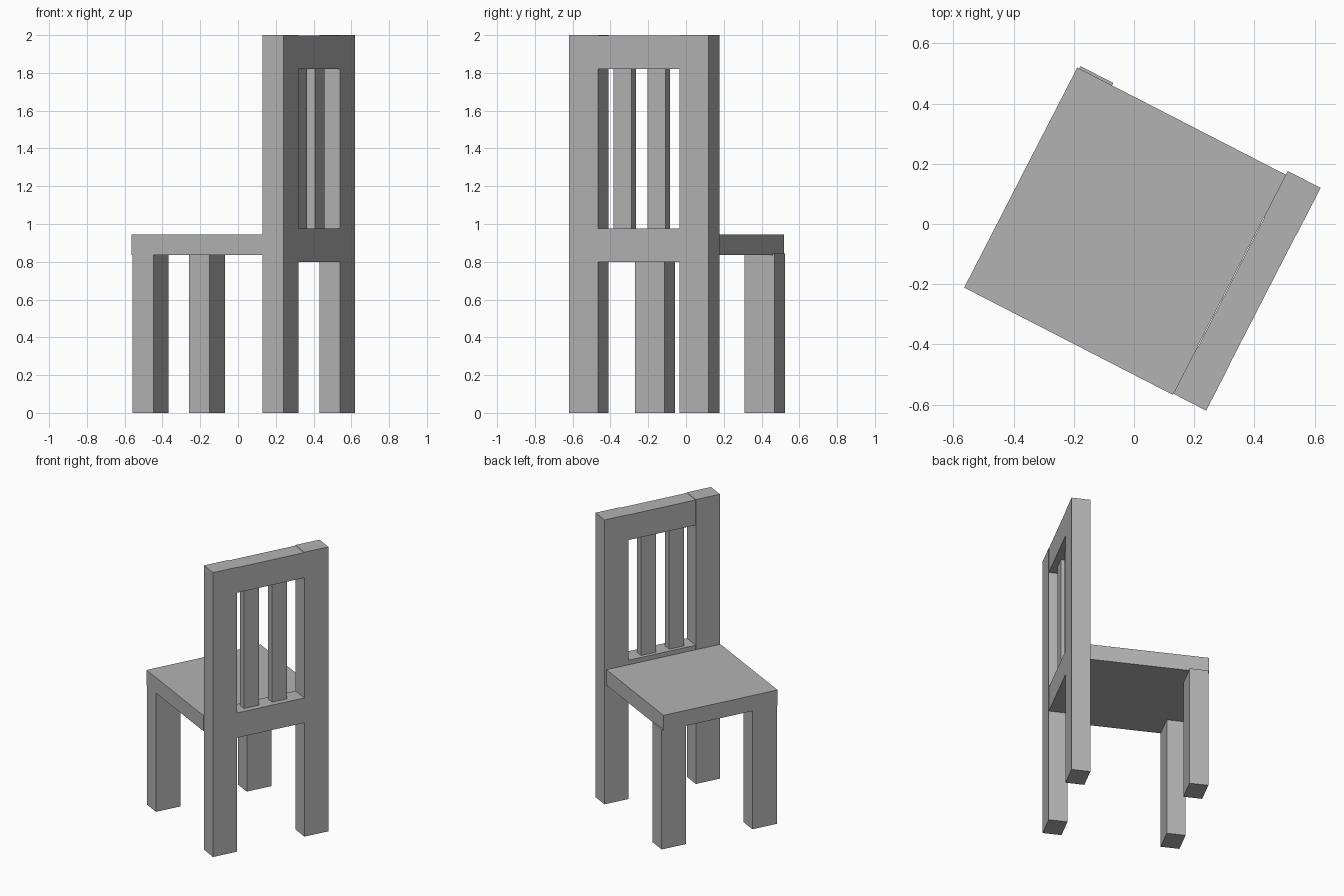
import bpy
import bmesh
from math import radians
from mathutils import Matrix, Vector

cube = bpy.data.objects.get("Cube")
if cube:
    bpy.data.objects.remove(cube, do_unlink=True)

# One plain grey for the whole chair
grey = bpy.data.materials.new("plain grey")
grey.use_nodes = True
COLOUR = (0.45, 0.45, 0.45, 1)
grey.diffuse_color = COLOUR
grey.node_tree.nodes["Principled BSDF"].inputs["Base Color"].default_value = COLOUR

# Chair space: x runs along the backrest, y from the backrest to the seat front
PLACE = Matrix.Translation((0.43, -0.25, 0)) @ Matrix.Rotation(radians(62.8), 4, "Z")


def box(name, x, y, z, shape=None):
    """Box between (min, max) pairs, optionally reshaped corner by corner."""
    bm = bmesh.new()
    bmesh.ops.create_cube(bm, size=1)
    for v in bm.verts:
        v.co = Vector([r[0] if c < 0 else r[1] for c, r in zip(v.co, (x, y, z))])
        if shape:
            shape(v.co)
    mesh = bpy.data.meshes.new(name)
    bm.to_mesh(mesh)
    bm.free()
    mesh.materials.append(grey)
    obj = bpy.data.objects.new(name, mesh)
    obj.matrix_world = PLACE
    bpy.context.collection.objects.link(obj)
    return obj


DEPTH = 0.123        # depth of posts and legs
INNER, OUTER = 0.242, 0.416
LEG_Y = 0.772
SEAT_FRONT = 0.902

# Tall back posts
box("right_back_post", (-OUTER, -INNER), (0, DEPTH), (0, 2))
box("left_back_post", (INNER, OUTER), (0, DEPTH), (0, 2))

# Front legs
box("right_front_leg", (-0.42, -0.243), (LEG_Y, LEG_Y + DEPTH), (0, 0.845))
box("left_front_leg", (0.234, 0.411), (LEG_Y, LEG_Y + DEPTH), (0, 0.845))

# Backrest rails
for name, z in (("lower_rail", (0.8, 0.975)), ("top_rail", (1.82, 1.997))):
    box(name, (-INNER, INNER), (0.001, DEPTH - 0.002), z)

# Backrest slats
for name, x in (("right_slat", -0.172), ("left_slat", 0.031)):
    box(name, (x, x + 0.107), (0.04, 0.095), (0.975, 1.82))


# Seat, wider and thinner towards the front
def taper(co):
    if co.y == SEAT_FRONT:
        co.x += 0.118 if co.x > 0 else -0.118
        co.z += -0.013 if co.z > 0.89 else 0.011


box("seat", (-0.42, 0.402), (DEPTH, SEAT_FRONT), (0.835, 0.944), taper)
